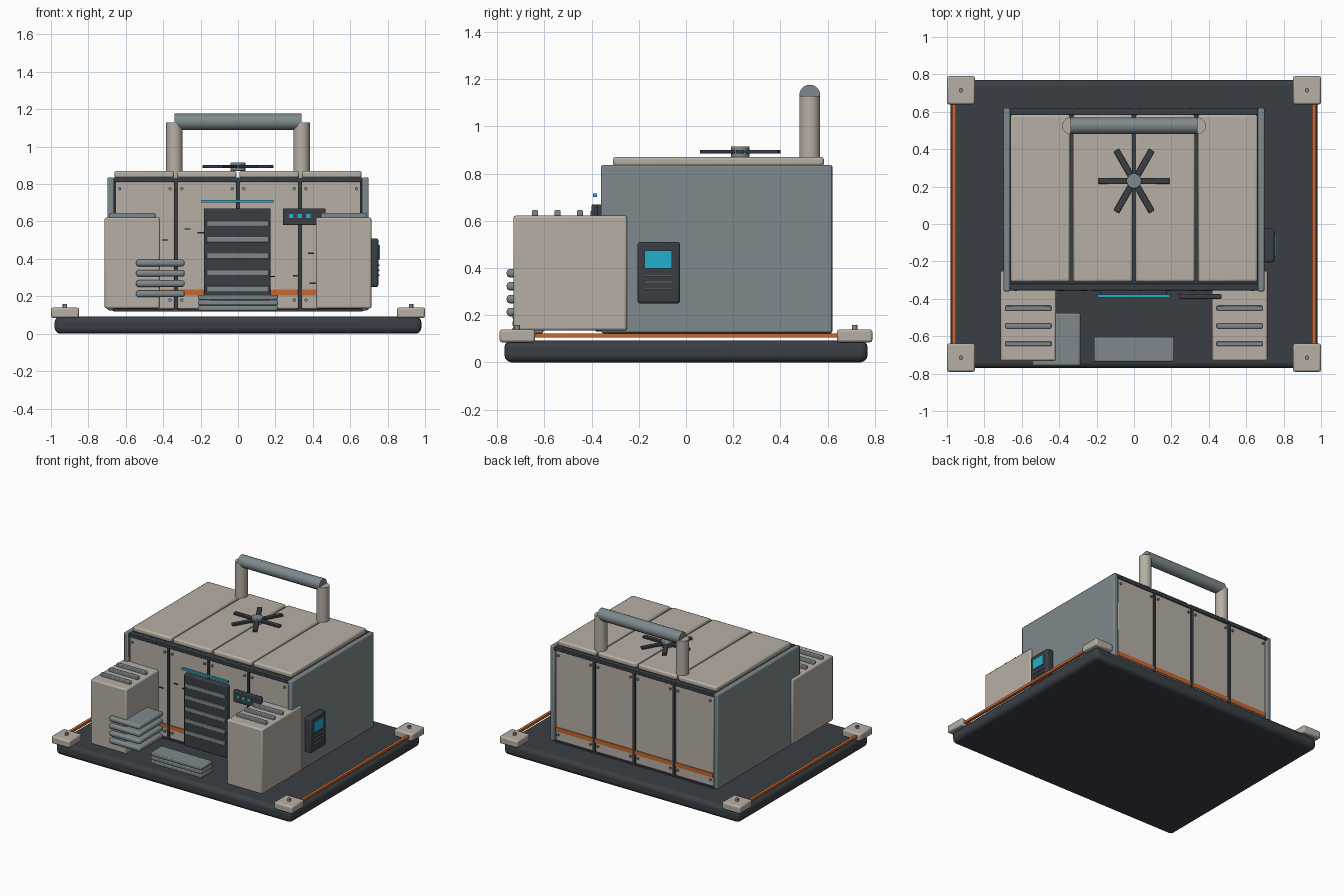
import bpy, math


def mat(name, rgb):
    m = bpy.data.materials.new(name)
    m.diffuse_color = (*rgb, 1)
    return m


BEIGE = mat("warm_beige", (0.47, 0.43, 0.375))
GREY = mat("blue_grey", (0.21, 0.25, 0.265))
DARK = mat("charcoal", (0.042, 0.049, 0.058))
ORANGE = mat("orange", (0.58, 0.14, 0.03))
CYAN = mat("cyan", (0.016, 0.43, 0.6))


def finish(o, name, m, bevel, segs=2):
    o.name = name
    o.data.materials.append(m)
    if bevel:
        b = o.modifiers.new("bevel", 'BEVEL')
        b.width, b.segments = bevel, segs
        b.limit_method = 'ANGLE'
    bpy.ops.object.shade_smooth_by_angle(angle=math.radians(35))
    return o


def box(name, x0, x1, y0, y1, z0, z1, m, bevel=0.0, segs=2, rot=0):
    bpy.ops.mesh.primitive_cube_add(
        size=1, location=((x0 + x1) / 2, (y0 + y1) / 2, (z0 + z1) / 2))
    o = bpy.context.object
    for v in o.data.vertices:
        v.co.x *= x1 - x0
        v.co.y *= y1 - y0
        v.co.z *= z1 - z0
    o.rotation_euler.z = rot
    return finish(o, name, m, bevel, segs)


def cyl(name, loc, r, depth, m, axis='Z', bevel=0.0, sides=32):
    rot = {'X': (0, math.pi / 2, 0), 'Y': (math.pi / 2, 0, 0), 'Z': (0, 0, 0)}[axis]
    bpy.ops.mesh.primitive_cylinder_add(vertices=sides, radius=r, depth=depth,
                                        location=loc, rotation=rot)
    return finish(bpy.context.object, name, m, bevel)


# Base slab, corner feet and side rails
box("base_slab", -0.98, 0.98, -0.77, 0.77, 0.0, 0.093, DARK, 0.03, 3)
for sx in (-1, 1):
    for sy in (-1, 1):
        x, y = sx * 0.925, sy * 0.715
        box("corner_foot", x - .075, x + .075, y - .075, y + .075, 0.085, 0.14, BEIGE, 0.01)
        cyl("foot_bolt", (x, y, 0.146), 0.012, 0.024, GREY, sides=12)
    box("side_rail", sx * .963 - .01, sx * .963 + .01, -0.66, 0.66, 0.105, 0.123, ORANGE)

# Main body core, side walls and beams
box("body_core", -0.67, 0.67, -0.33, 0.60, 0.122, 0.832, DARK)
for sx in (-1, 1):
    box("side_wall", sx * .68 - .018, sx * .68 + .018, -0.36, 0.62, 0.125, 0.836, GREY, 0.008)

# Front and back wall panels, seam posts, orange stripe and bolts
for sy in (-1, 1):
    face = -0.348 if sy < 0 else 0.612
    inner = face - sy * 0.03

    def wall(name, x0, x1, z0, z1, m, out, bevel=0.0):
        y1 = face + sy * out
        box(name, x0, x1, min(inner, y1), max(inner, y1), z0, z1, m, bevel)

    wall("top_beam", -0.665, 0.665, 0.81, 0.835, DARK, 0.008, 0.004)
    wall("bottom_beam", -0.665, 0.665, 0.12, 0.132, DARK, 0.004)
    for i in range(4):
        xc = -0.498 + 0.332 * i
        wall("wall_panel", xc - .158, xc + .158, 0.133, 0.812, BEIGE, 0, 0.006)
        wall("wall_stripe", xc - .156, xc + .156, 0.203, 0.235, ORANGE, 0.006)
        for dx in (-0.135, 0.135):
            for z in (0.18, 0.775):
                cyl("panel_bolt", (xc + dx, face, z), 0.009, 0.02, GREY, 'Y', sides=10)
    for x in (-0.332, 0, 0.332):
        wall("seam_post", x - .009, x + .009, 0.13, 0.83, DARK, 0.009)

# Roof panels
for i in range(4):
    xc = -0.501 + 0.334 * i
    box("roof_panel", xc - .16, xc + .16, -0.31, 0.585, 0.832, 0.871, BEIGE, 0.012)

# Rear carry handle
for x in (-0.34, 0.34):
    cyl("handle_post", (x, 0.525, 0.985), 0.044, 0.29, BEIGE)
cyl("handle_bar", (0, 0.525, 1.133), 0.044, 0.68, GREY, 'X')

# Roof fan
cyl("fan_hub", (0, 0.23, 0.892), 0.04, 0.046, GREY, bevel=0.004)
for k in range(3):
    box("fan_blade", -0.19, 0.19, 0.213, 0.247, 0.885, 0.901, DARK, 0.004,
        rot=k * math.pi / 3)

# Front cabinets with top vents
for sx in (-1, 1):
    x = sx * 0.565
    box("cabinet", x - .148, x + .148, -0.732, -0.25, 0.135, 0.622, BEIGE, 0.01)
    for y in (-0.64, -0.545, -0.45):
        box("cabinet_vent", x - .123, x + .123, y - .013, y + .013, 0.618, 0.645, GREY, 0.005)

# Stacked trays and entry steps
for i in range(4):
    z = 0.213 + 0.055 * i
    box("tray", -0.545, -0.285, -0.76, -0.475, z - .018, z + .018, GREY, 0.014, 3)
for i in range(3):
    z = 0.123 + 0.029 * i
    box("step", -0.213, 0.213, -0.735, -0.605, z, z + .027, GREY, 0.006)

# Shutter door with light bar
box("door", -0.182, 0.175, -0.385, -0.34, 0.13, 0.67, DARK, 0.008)
for i in range(5):
    z = 0.24 + 0.0875 * i
    box("door_slat", -0.168, 0.165, -0.391, -0.37, z - .015, z + .015, GREY, 0.003)
box("door_light", -0.195, 0.19, -0.394, -0.378, 0.702, 0.716, CYAN)

# Status sign
box("status_sign", 0.24, 0.468, -0.4, -0.375, 0.58, 0.67, DARK, 0.006)
for x in (0.285, 0.33, 0.375):
    box("sign_light", x - .012, x + .012, -0.404, -0.395, 0.618, 0.641, CYAN)

# Small scuff plates on the front wall
for x, z in ((-0.27, 0.56), (-0.39, 0.5), (-0.2, 0.54), (0.18, 0.305),
             (0.31, 0.31), (0.39, 0.43), (0.4, 0.27)):
    box("scuff", x - .017, x + .017, -0.358, -0.35, z - .003, z + .003, DARK)

# Control panel on the right wall
box("control_panel", 0.695, 0.75, -0.205, -0.025, 0.25, 0.51, DARK, 0.01)
box("control_screen", 0.745, 0.758, -0.175, -0.06, 0.398, 0.474, CYAN)
for z in (0.312, 0.34, 0.367):
    box("control_line", 0.745, 0.757, -0.175, -0.055, z - .004, z + .004, GREY)
